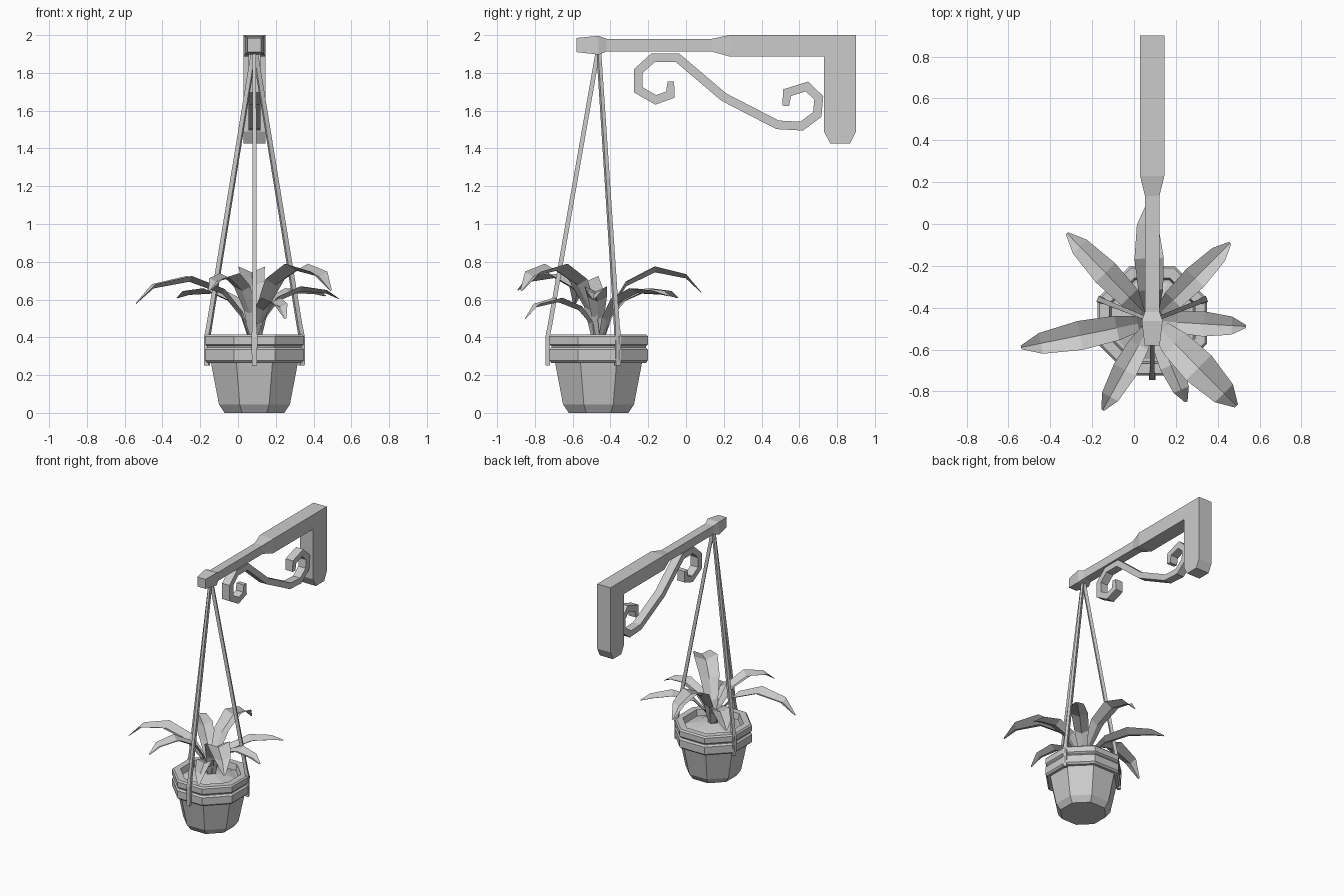
import bpy, bmesh, math
from mathutils import Vector

cube = bpy.data.objects.get("Cube")
if cube:
    bpy.data.objects.remove(cube, do_unlink=True)

grey = bpy.data.materials.new("plain grey")
grey.use_nodes = True
colour = (0.6, 0.6, 0.6, 1)
grey.diffuse_color = colour
grey.node_tree.nodes["Principled BSDF"].inputs["Base Color"].default_value = colour

CX, CY = 0.087, -0.463      # hanging axis of the pot


def loft(name, rings, closed=True):
    """Bridge successive rings of points; closed rings get end caps."""
    bm = bmesh.new()
    rows = [[bm.verts.new(p) for p in ring] for ring in rings]
    n = len(rows[0])
    for a, b in zip(rows, rows[1:]):
        for i in range(n if closed else n - 1):
            j = (i + 1) % n
            bm.faces.new((a[i], a[j], b[j], b[i]))
    if closed:
        bm.faces.new(rows[0][::-1])
        bm.faces.new(rows[-1])
    bmesh.ops.recalc_face_normals(bm, faces=bm.faces)
    mesh = bpy.data.meshes.new(name)
    bm.to_mesh(mesh)
    bm.free()
    mesh.materials.append(grey)
    obj = bpy.data.objects.new(name, mesh)
    bpy.context.collection.objects.link(obj)
    return obj


def ring8(apothem, z):
    """Octagon around the pot axis with a flat side to the front."""
    r = apothem / math.cos(math.pi / 8)
    angles = [math.pi / 8 + k * math.pi / 4 for k in range(8)]
    return [(CX + r * math.cos(a), CY + r * math.sin(a), z) for a in angles]


# Pot: outer wall, two rim bands, inner wall and soil
pot = [(0.158, 0), (0.188, 0.045), (0.23, 0.265), (0.25, 0.265), (0.262, 0.278),
       (0.262, 0.335), (0.25, 0.347), (0.25, 0.353), (0.262, 0.363),
       (0.262, 0.405), (0.252, 0.416), (0.205, 0.416), (0.195, 0.37)]
loft("pot", [ring8(r, z) for r, z in pot])
loft("soil", [ring8(r, z) for r, z in ((0.195, 0.365), (0.13, 0.39), (0.05, 0.41))])


# Hanging cords, each ending in a tab over the rim
def cord(name, angle):
    out = Vector((math.cos(angle), math.sin(angle), 0))
    side = Vector((-out.y, out.x, 0))
    rings = []
    for r, z, half in ((0.004, 1.91, 0.009), (0.258, 0.46, 0.012),
                       (0.27, 0.40, 0.016), (0.27, 0.25, 0.013)):
        c = Vector((CX, CY, z)) + out * r
        rings.append([c + side * half * s + out * 0.012 * t
                      for s, t in ((-1, -1), (1, -1), (1, 1), (-1, 1))])
    loft(name, rings)


for name, degrees in (("front_cord", -90), ("left_cord", 22), ("right_cord", 158)):
    cord(name, math.radians(degrees))


# Horizontal arm with thick root and flared end block
def section(y, half, low, high):
    return [(CX + sx * half, y, z)
            for sx, z in ((-1, low), (1, low), (1, high), (-1, high))]


arm = [(0.73, 0.058, 1.887, 2.0), (0.23, 0.058, 1.887, 2.0), (0.135, 0.035, 1.913, 1.98),
       (-0.42, 0.035, 1.913, 1.98), (-0.463, 0.05, 1.897, 1.996), (-0.58, 0.036, 1.91, 1.985)]
loft("arm", [section(*s) for s in arm])

# Wall post with chamfered foot
post = [(0.73, 2.0), (0.9, 2.0), (0.9, 1.49), (0.868, 1.425), (0.765, 1.425), (0.73, 1.49)]
loft("wall_post", [[(CX + s * 0.058, y, z) for y, z in post] for s in (-1, 1)])

# Scrolled brace: rectangular strip mitred along a curled path
path = [Vector(p) for p in (
    (-0.08, 1.755), (-0.083, 1.685), (-0.16, 1.657), (-0.252, 1.71), (-0.252, 1.81),
    (-0.175, 1.88), (-0.045, 1.88), (0.2, 1.672), (0.485, 1.525), (0.613, 1.518),
    (0.695, 1.58), (0.703, 1.668), (0.64, 1.728), (0.535, 1.695), (0.528, 1.625))]
rings = []
for i, p in enumerate(path):
    before = (p - path[i - 1]).normalized() if i else (path[1] - p).normalized()
    after = (path[i + 1] - p).normalized() if i < len(path) - 1 else before
    t = (before + after).normalized()
    normal = Vector((-t.y, t.x))
    w = 0.023 / t.dot(after)
    if i in (0, len(path) - 1):
        w *= 0.75
    rings.append([(CX + s * 0.032, p.x + normal.x * w * k, p.y + normal.y * w * k)
                  for s, k in ((-1, -1), (1, -1), (1, 1), (-1, 1))])
loft("scroll_brace", rings)


# Arching leaves folded along the midrib
def leaf(name, tx, ty, tip, peak, width):
    base = Vector((CX, CY, 0))
    reach = Vector((tx, ty, 0)) - base
    out = reach.normalized()
    side = Vector((-out.y, out.x, 0)) * width / 2
    rise = peak - 0.38
    stations = ((0.03, 0.38, 0.35), (0.11, 0.38 + rise * 0.45, 0.55),
                (0.27, 0.38 + rise * 0.8, 0.85), (0.55, peak, 1.0),
                (0.85, peak - (peak - tip) * 0.3, 0.72), (1.0, tip, 0.12))
    rings = []
    for f, z, w in stations:
        c = base + reach * f + Vector((0, 0, z))
        groove = Vector((0, 0, -0.22 * width * w))
        rings.append([c - side * w, c + groove, c + side * w])
    loft(name, rings, closed=False)


leaves = [(-0.32, -0.045, 0.61, 0.66, 0.13), (-0.54, -0.59, 0.58, 0.725, 0.14),
          (-0.15, -0.89, 0.65, 0.74, 0.12), (0.25, -0.85, 0.50, 0.61, 0.11),
          (0.49, -0.87, 0.65, 0.79, 0.17), (0.535, -0.49, 0.605, 0.67, 0.12),
          (0.46, -0.09, 0.62, 0.66, 0.12), (0.06, 0.08, 0.64, 0.775, 0.14)]
for i, spec in enumerate(leaves):
    leaf(f"leaf_{i + 1}", *spec)
